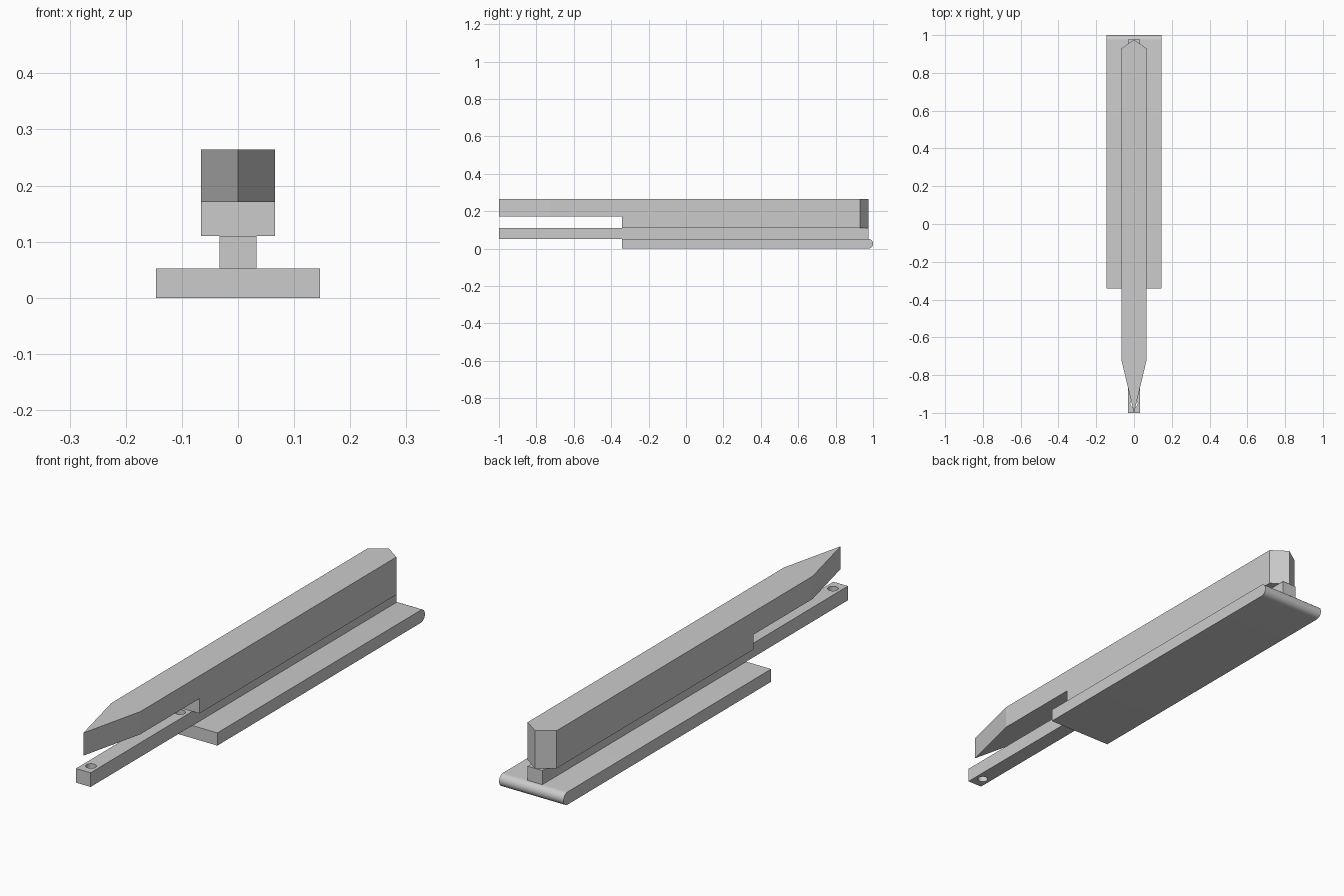
import bpy, bmesh, math

if "Cube" in bpy.data.objects:
    bpy.data.objects.remove(bpy.data.objects["Cube"])


def prism(name, outline, lo, hi, axis='z'):
    """Extrude a closed outline: (x, y) along z, or (y, z) along x."""
    bm = bmesh.new()
    place = (lambda p, h: (p[0], p[1], h)) if axis == 'z' else (lambda p, h: (h, p[0], p[1]))
    face = bm.faces.new([bm.verts.new(place(p, lo)) for p in outline])
    new = bmesh.ops.extrude_face_region(bm, geom=[face])['geom']
    step = place((0, 0), hi - lo)
    bmesh.ops.translate(bm, verts=[v for v in new if isinstance(v, bmesh.types.BMVert)], vec=step)
    bmesh.ops.recalc_face_normals(bm, faces=bm.faces)
    mesh = bpy.data.meshes.new(name)
    bm.to_mesh(mesh)
    bm.free()
    obj = bpy.data.objects.new(name, mesh)
    bpy.context.collection.objects.link(obj)
    return obj


def select(obj):
    bpy.ops.object.select_all(action='DESELECT')
    obj.select_set(True)
    bpy.context.view_layer.objects.active = obj


def cut(obj, cutter):
    cutter.hide_render = True
    mod = obj.modifiers.new('cut', 'BOOLEAN')
    mod.operation = 'DIFFERENCE'
    mod.solver = 'EXACT'
    mod.object = cutter
    select(obj)
    bpy.ops.object.modifier_apply(modifier=mod.name)
    bpy.data.objects.remove(cutter)


def rect(x, y0, y1):
    return [(-x, y0), (x, y0), (x, y1), (-x, y1)]


STEP_Y, BACK_Y = -0.342, 0.976
PLATE_H, RAIL_TOP, NOSE_Z, TOP = 0.052, 0.11, 0.171, 0.264

# Base plate with a fully rounded back edge
r = PLATE_H / 2
arc = [(1 - r + r * math.cos(a), r + r * math.sin(a))
       for a in (math.radians(-90 + 180 * i / 16) for i in range(17))]
plate = prism('base_plate', [(STEP_Y, PLATE_H), (STEP_Y, 0)] + arc, -0.146, 0.146, 'x')

# Narrow rail with two screw holes
rail = prism('rail', rect(0.033, -1, BACK_Y), PLATE_H, RAIL_TOP)
for y in (-0.95, -0.374):
    circle = [(0.02 * math.cos(i * math.tau / 32), y + 0.02 * math.sin(i * math.tau / 32))
              for i in range(32)]
    cut(rail, prism('hole_cutter', circle, 0, 0.2))

# Main bar, pointed at both ends, undercut below the long nose
w = 0.0655
bar = prism('pointed_bar', [(0, -1), (w, -0.725), (w, 0.93), (0, BACK_Y), (-w, 0.93), (-w, -0.725)],
            RAIL_TOP, TOP)
cut(bar, prism('undercut_cutter', rect(0.2, -1.2, STEP_Y), 0, NOSE_Z))

# Smooth the rounded edge and the hole walls
for obj in (plate, rail):
    select(obj)
    bpy.ops.object.shade_smooth_by_angle(angle=math.radians(30))
